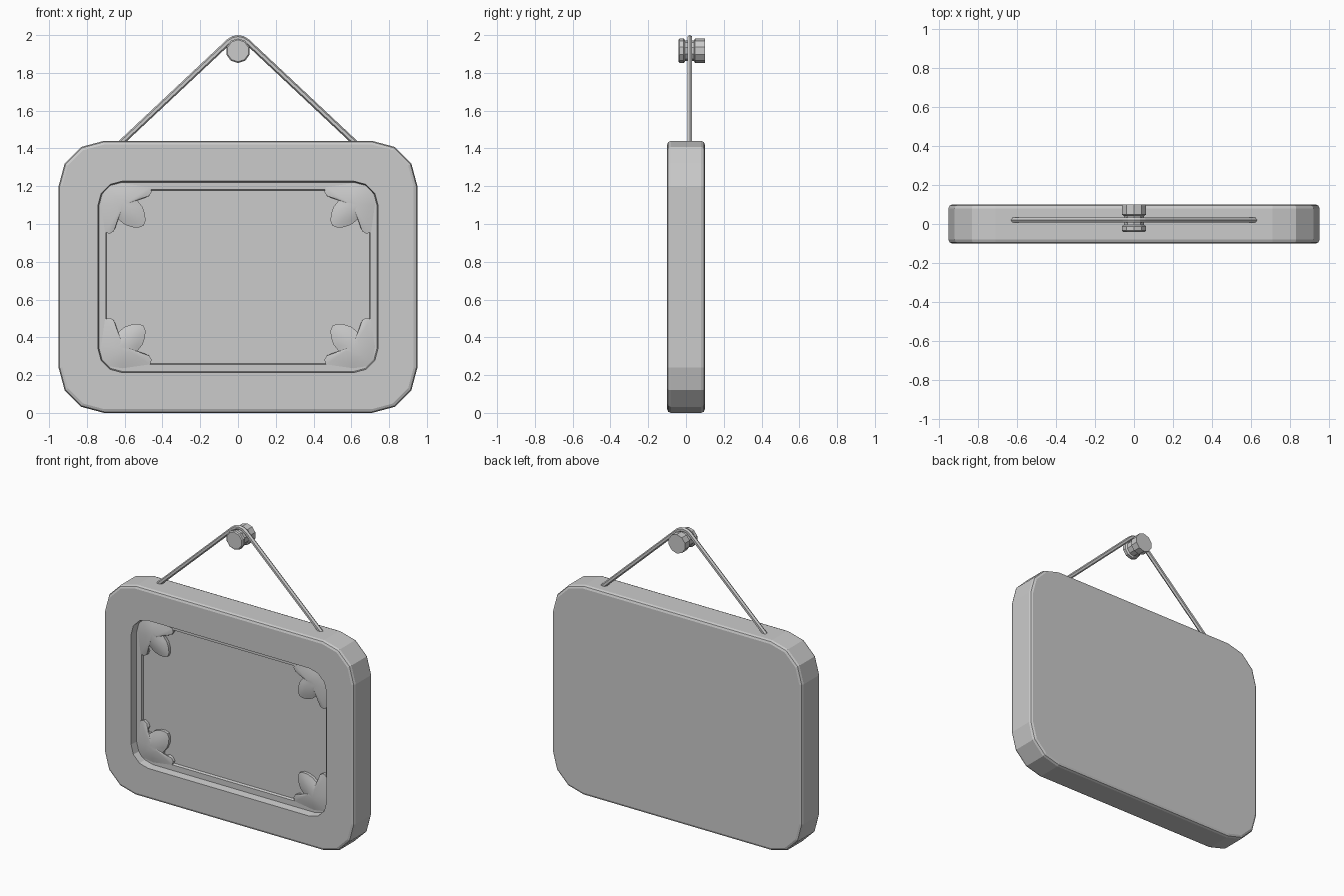
import bpy, bmesh
from math import sin, cos, pi, radians

if "Cube" in bpy.data.objects:
    bpy.data.objects.remove(bpy.data.objects["Cube"])

ZC = 0.72  # mid height of the frame


def finish(name, bm, smooth=None):
    bmesh.ops.recalc_face_normals(bm, faces=bm.faces)
    me = bpy.data.meshes.new(name)
    bm.to_mesh(me)
    bm.free()
    ob = bpy.data.objects.new(name, me)
    bpy.context.collection.objects.link(ob)
    if smooth:
        bpy.ops.object.select_all(action='DESELECT')
        ob.select_set(True)
        bpy.context.view_layer.objects.active = ob
        bpy.ops.object.shade_smooth_by_angle(angle=radians(smooth))
    return ob


def bridge(bm, a, b):
    n = len(a)
    for i in range(n):
        bm.faces.new((a[i], a[(i + 1) % n], b[(i + 1) % n], b[i]))


def loft(name, rings, smooth=None):
    bm = bmesh.new()
    loops = [[bm.verts.new(p) for p in r] for r in rings]
    for a, b in zip(loops, loops[1:]):
        bridge(bm, a, b)
    bm.faces.new(loops[0])
    bm.faces.new(loops[-1])
    return finish(name, bm, smooth)


def rounded_rect(y, hx, hz, r, zc=ZC, seg=3):
    pts = []
    for k, (sx, sz) in enumerate([(1, 1), (-1, 1), (-1, -1), (1, -1)]):
        for i in range(seg + 1):
            a = pi / 2 * (k + i / seg)
            pts.append((sx * (hx - r) + r * cos(a), y, zc + sz * (hz - r) + r * sin(a)))
    return pts


# Frame body: back, bevelled sides, front rim, recess, ledge, sunken panel
LEDGE, PANEL = -0.048, -0.03
ZI = 0.726
loft("picture_frame", [
    rounded_rect(0.10, 0.93, 0.70, 0.22),
    rounded_rect(0.094, 0.944, 0.714, 0.234),
    rounded_rect(0.08, 0.95, 0.72, 0.24),
    rounded_rect(-0.08, 0.95, 0.72, 0.24),
    rounded_rect(-0.094, 0.944, 0.714, 0.234),
    rounded_rect(-0.10, 0.93, 0.70, 0.22),
    rounded_rect(-0.10, 0.742, 0.507, 0.13),
    rounded_rect(LEDGE, 0.736, 0.501, 0.124),
    rounded_rect(LEDGE, 0.70, 0.463, 0.05),
    rounded_rect(PANEL, 0.695, 0.458, 0.05),
])

# Corner ornaments: three-lobed fans, as (inward x, inward z) from the recess corner
half = [(0.03, 0.03), (0.13, 0.015), (0.275, 0.036), (0.283, 0.06), (0.27, 0.082),
        (0.245, 0.093), (0.222, 0.082), (0.203, 0.088), (0.208, 0.108),
        (0.234, 0.14), (0.248, 0.18), (0.25, 0.215), (0.24, 0.24)]
outline = half + [(v, u) for u, v in reversed(half[1:-1])]
for sx, side in ((-1, "left"), (1, "right")):
    for sz, end in ((-1, "lower"), (1, "upper")):
        bm = bmesh.new()

        def ring(t, y):
            return [bm.verts.new((sx * (0.74 - 0.13 - t * (u - 0.13)), y,
                                  ZI + sz * (0.505 - 0.13 - t * (v - 0.13))))
                    for u, v in outline]
        loops = [ring(1, PANEL + 0.002)]
        for t in (1, 0.75, 0.5, 0.25):
            loops.append(ring(t, LEDGE - 0.002 - 0.016 * (1 - t * t)))
        for a, b in zip(loops, loops[1:]):
            bridge(bm, a, b)
        bm.faces.new(loops[-1])
        finish(f"corner_ornament_{end}_{side}", bm, 40)

# Peg: ten-sided spool with a shallow groove
profile = [(-0.04, 0.058), (-0.034, 0.065), (-0.012, 0.065), (-0.004, 0.055),
           (0.042, 0.055), (0.048, 0.065), (0.10, 0.065)]
loft("peg", [[(r * cos(2 * pi * (i + 0.5) / 10), y, 1.917 + r * sin(2 * pi * (i + 0.5) / 10))
              for i in range(10)] for y, r in profile])

# Cord: up from the frame, over the peg and down
R, CW = 0.070, 0.015
arc = [(R * cos(radians(a)), 1.915 + R * sin(radians(a))) for a in (135, 112, 90, 68, 45)]
path = [(-0.625, 1.425)] + arc + [(0.625, 1.425)]
rings = []
for i, (x, z) in enumerate(path):
    x0, z0 = path[max(i - 1, 0)]
    x1, z1 = path[min(i + 1, len(path) - 1)]
    if i == 1:
        x1, z1 = x, z
    if i == len(path) - 2:
        x0, z0 = x, z
    d = ((x1 - x0) ** 2 + (z1 - z0) ** 2) ** 0.5
    nx, nz = -(z1 - z0) / d, (x1 - x0) / d
    rings.append([(x + nx * CW * cos(k * pi / 3), 0.02 + CW * sin(k * pi / 3),
                   z + nz * CW * cos(k * pi / 3)) for k in range(6)])
loft("hanging_cord", rings)
